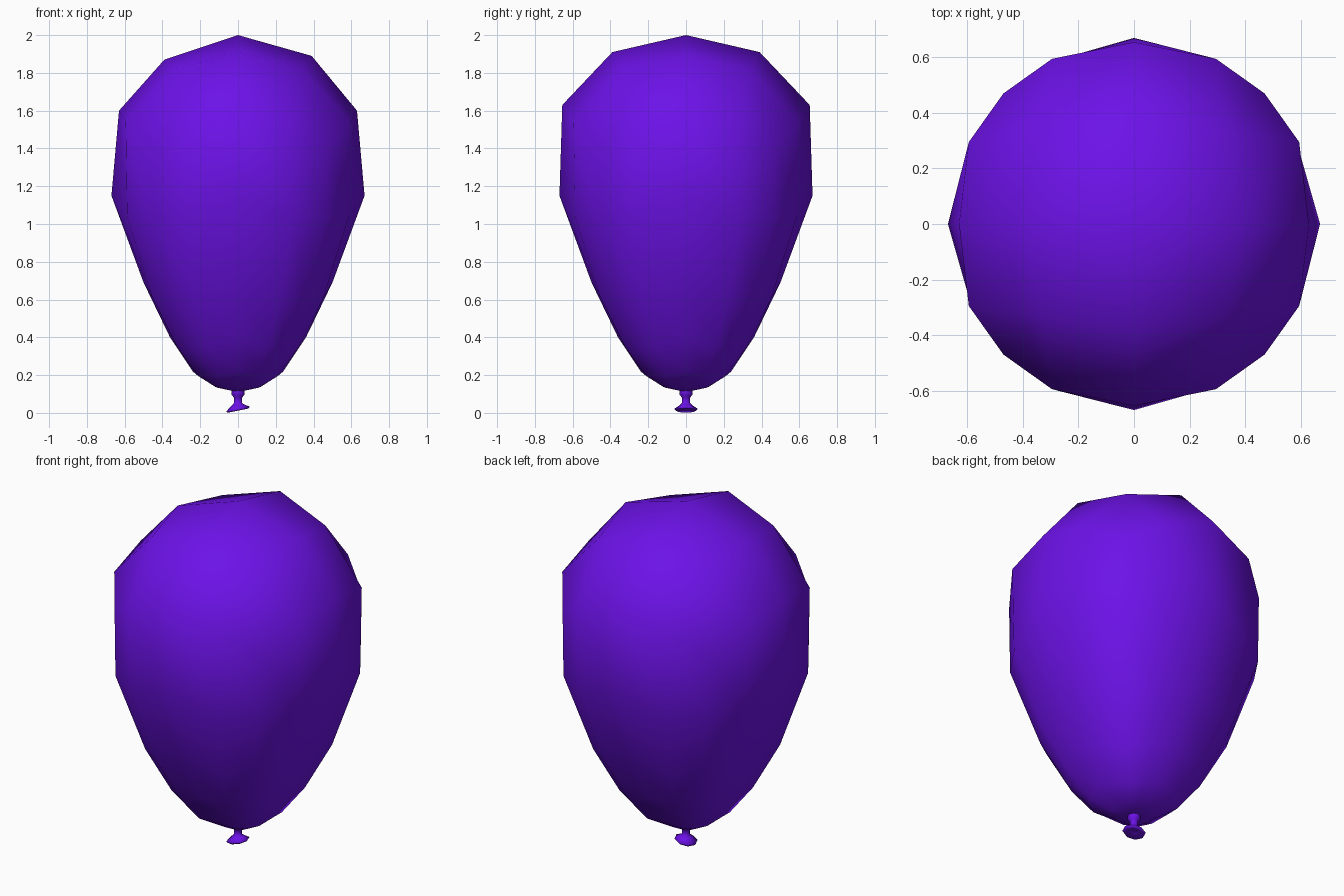
import bpy, bmesh
from math import sin, cos, radians

if "Cube" in bpy.data.objects:
    bpy.data.objects.remove(bpy.data.objects["Cube"])

mat = bpy.data.materials.new("purple_rubber")
mat.diffuse_color = (0.15, 0.006, 0.8, 1)
mat.use_nodes = True
mat.node_tree.nodes["Principled BSDF"].inputs["Base Color"].default_value = mat.diffuse_color

ANG = [0, 26.4, 45, 63.6]  # cube-sphere column angles within a quarter turn


def finish(bm, name):
    bmesh.ops.recalc_face_normals(bm, faces=bm.faces)
    me = bpy.data.meshes.new(name)
    bm.to_mesh(me)
    bm.free()
    for p in me.polygons:
        p.use_smooth = True
    me.materials.append(mat)
    ob = bpy.data.objects.new(name, me)
    bpy.context.collection.objects.link(ob)
    return ob


def bridge(bm, a, b):
    n = len(a)
    for i in range(n):
        j = (i + 1) % n
        bm.faces.new((a[i], a[j], b[j], b[i]))


# Balloon body: rings of 16, each given as (r, z) on x axis, y axis, mid column, corner
rings = [
    ((.630, 1.60), (.655, 1.63), (.664, 1.54), (.665, 1.42)),
    ((.670, 1.15), (.670, 1.15), (.655, 1.04), (.660, 1.03)),
    ((.500, .69), (.500, .69), (.505, .61), (.500, .59)),
    ((.360, .40), (.360, .40), (.360, .35), (.360, .34)),
    ((.240, .22), (.240, .22), (.235, .195), (.230, .185)),
    ((.120, .138), (.120, .138), (.120, .133), (.120, .130)),
]
bm = bmesh.new()
loops = []
for ax, ay, mid, cor in rings:
    loop = []
    for i in range(16):
        a = radians(90 * (i // 4) + ANG[i % 4])
        r, z = mid if i % 2 else cor if i % 4 == 2 else ay if i % 8 == 4 else ax
        loop.append(bm.verts.new((r * cos(a), r * sin(a), z)))
    if loops:
        bridge(bm, loops[-1], loop)
    loops.append(loop)
tip = bm.verts.new((0, 0, .11))
for i in range(16):
    bm.faces.new((loops[-1][i], loops[-1][(i + 1) % 16], tip))

# Crown: a 4 x 4 grid patch inside the top ring
edge = loops[0]
pole = bm.verts.new((0, 0, 2))
axis, corner = [], []
for k, z in enumerate((1.89, 1.91, 1.87, 1.91)):
    a = radians(90 * k)
    axis.append(bm.verts.new((.39 * cos(a), .39 * sin(a), z)))
    a += radians(45)
    corner.append(bm.verts.new((.47 * cos(a), .47 * sin(a), 1.82)))
for k in range(4):
    n = (k + 1) % 4
    e = [edge[(4 * k + i) % 16] for i in range(5)]
    bm.faces.new((axis[k], e[0], e[1], corner[k]))
    bm.faces.new((corner[k], e[1], e[2], e[3]))
    bm.faces.new((corner[k], e[3], e[4], axis[n]))
    bm.faces.new((pole, axis[k], corner[k], axis[n]))
finish(bm, "balloon_body")

# Knot, neck and tilted flared lip: (radius, height, tilt)
profile = [(.026, .135, 0), (.035, .115, 0), (.034, .095, 0), (.022, .082, 0),
           (.022, .052, 0), (.035, .040, .1), (.062, .021, .2), (.055, .012, .2),
           (.022, .024, .1)]
bm = bmesh.new()
loops = []
for r, z, t in profile:
    loop = [bm.verts.new((r * cos(radians(45 * i)), r * sin(radians(45 * i)),
                          z + t * r * cos(radians(45 * i)))) for i in range(8)]
    if loops:
        bridge(bm, loops[-1], loop)
    loops.append(loop)
bm.faces.new(loops[0])
bm.faces.new(loops[-1])
finish(bm, "knot_and_lip")
